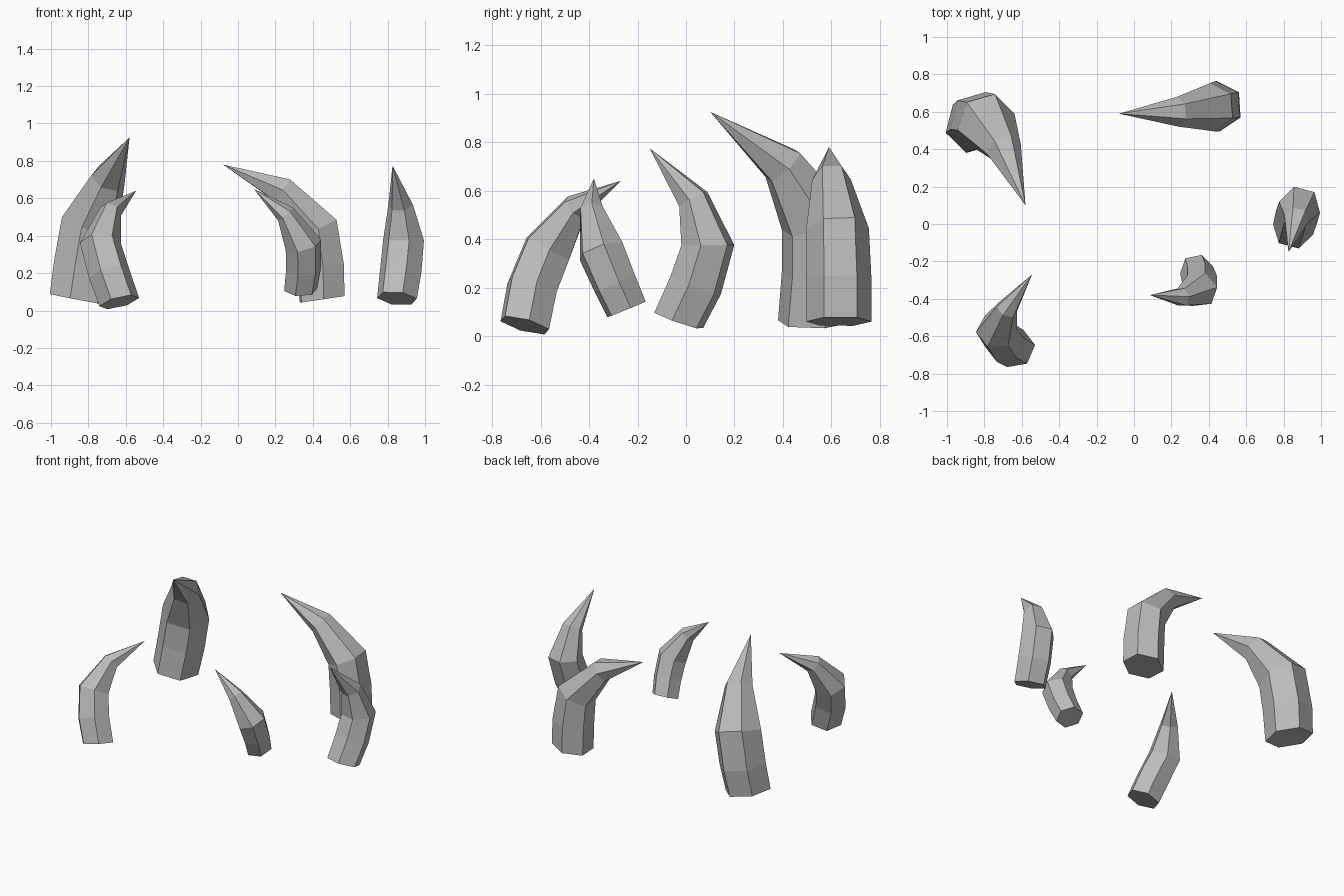
import bpy
import bmesh
from math import cos, sin, pi
from mathutils import Vector

cube = bpy.data.objects.get("Cube")
if cube:
    bpy.data.objects.remove(cube, do_unlink=True)

# Single grey horn material
GREY = (0.5, 0.5, 0.5, 1.0)
horn = bpy.data.materials.new("horn_grey")
horn.use_nodes = True
horn.diffuse_color = GREY
horn.node_tree.nodes["Principled BSDF"].inputs["Base Color"].default_value = GREY

SIDES = 6


def make_claw(name, centres, radii, tip):
    """Hexagonal rings swept along a bent spine, closed by a point."""
    spine = [Vector(c) for c in centres] + [Vector(tip)]
    # The bend plane orients the flat outer side of every ring
    side = (spine[2] - spine[0]).cross(spine[4] - spine[2]).normalized()
    bm = bmesh.new()
    rings = []
    for i, radius in enumerate(radii):
        ahead = (spine[i + 1] - spine[i]).normalized()
        if i:
            tangent = (ahead + (spine[i] - spine[i - 1]).normalized()).normalized()
        else:
            # The cut base leans slightly into the bend
            tangent = (ahead - 0.12 * ahead.cross(side)).normalized()
        outer = tangent.cross(side).normalized()
        across = outer.cross(tangent)
        rings.append([bm.verts.new(spine[i] + radius * (across * cos(a) + outer * sin(a)))
                      for a in (2 * pi * k / SIDES for k in range(SIDES))])
    point = bm.verts.new(spine[-1])
    bm.faces.new(rings[0])
    for k in range(SIDES):
        n = (k + 1) % SIDES
        for low, high in zip(rings, rings[1:]):
            bm.faces.new((low[k], low[n], high[n], high[k]))
        bm.faces.new((rings[-1][k], rings[-1][n], point))
    bmesh.ops.recalc_face_normals(bm, faces=bm.faces)
    mesh = bpy.data.meshes.new(name)
    bm.to_mesh(mesh)
    bm.free()
    mesh.materials.append(horn)
    obj = bpy.data.objects.new(name, mesh)
    bpy.context.collection.objects.link(obj)
    return obj


# Large claw, back right
make_claw("back_right_claw",
          [(-.86, .53, .06), (-.83, .55, .25), (-.79, .545, .47), (-.695, .40, .705)],
          [.155, .16, .16, .095], (-.58, .10, .925))
# Large claw, back left
make_claw("back_left_claw",
          [(.45, .63, .06), (.445, .63, .24), (.42, .625, .44), (.235, .60, .645)],
          [.135, .135, .13, .08], (-.08, .59, .78))
# Medium claw, left side
make_claw("left_claw",
          [(.85, -.03, .065), (.87, .04, .21), (.885, .09, .375), (.87, .03, .565)],
          [.11, .115, .113, .068], (.826, -.15, .775))
# Medium claw, front right
make_claw("front_right_claw",
          [(-.635, -.665, .045), (-.69, -.635, .20), (-.735, -.57, .36), (-.68, -.455, .53)],
          [.11, .112, .11, .06], (-.545, -.27, .64))
# Small claw, front left
make_claw("front_left_claw",
          [(.335, -.245, .11), (.35, -.295, .22), (.35, -.35, .35), (.255, -.39, .515)],
          [.09, .095, .1, .053], (.085, -.38, .65))
